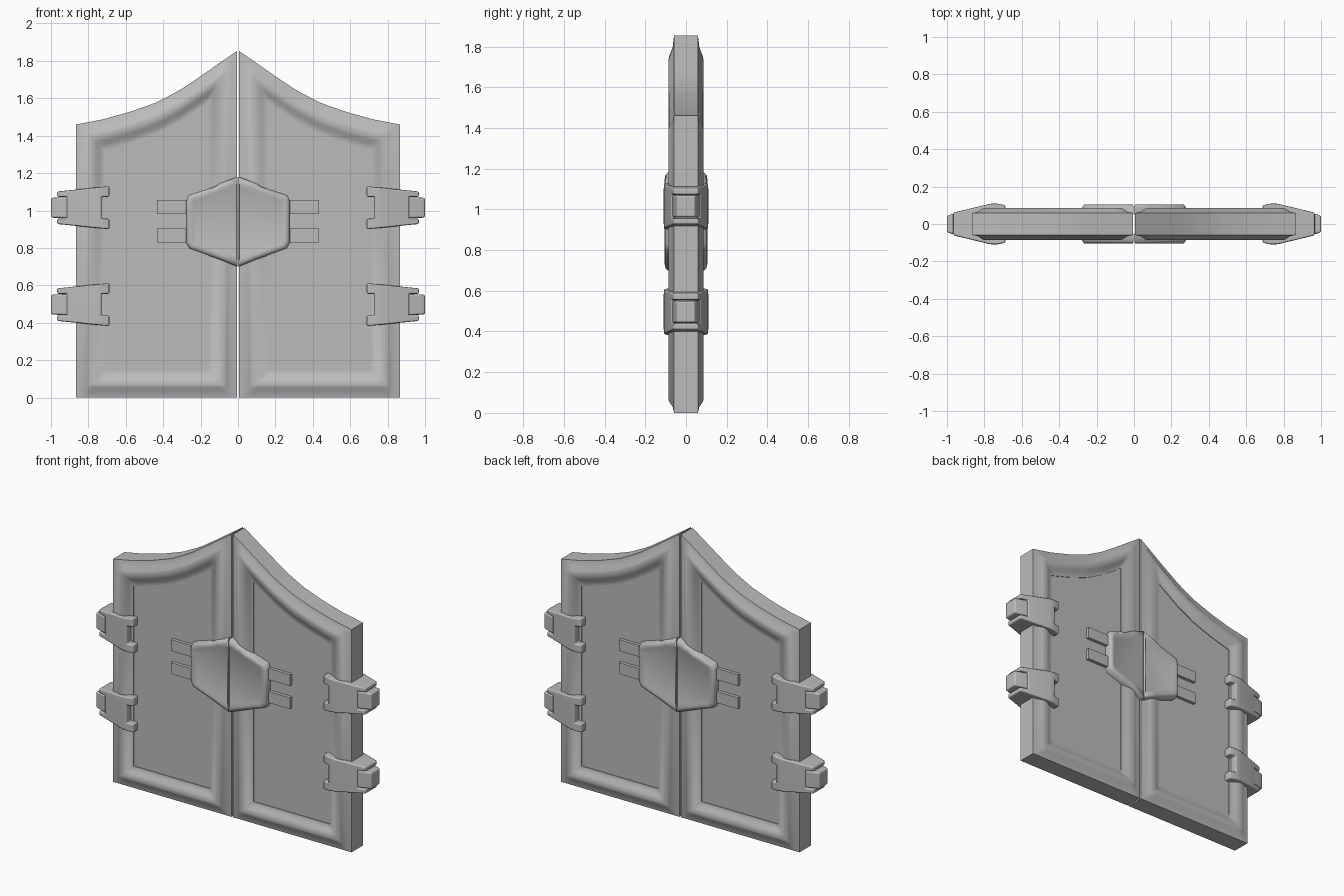
import bpy, bmesh, math

if "Cube" in bpy.data.objects:
    bpy.data.objects.remove(bpy.data.objects["Cube"])

metal = bpy.data.materials.new("grey metal")
metal.diffuse_color = (0.5, 0.5, 0.5, 1)
metal.use_nodes = True
metal.node_tree.nodes["Principled BSDF"].inputs["Base Color"].default_value = metal.diffuse_color

INNER, OUTER, STEPS = 0.005, 0.865, 18
CURVE = [(0, 1.857), (0.1, 1.788), (0.19, 1.725), (0.31, 1.644), (0.44, 1.576),
         (0.58, 1.527), (0.72, 1.488), (0.865, 1.46)]


def top_height(x):
    """Height of the swept top edge at distance x from the middle."""
    for (xa, za), (xb, zb) in zip(CURVE, CURVE[1:]):
        if x <= xb + 1e-6:
            return za + (zb - za) * (x - xa) / (xb - xa)
    return CURVE[-1][1]


def finish(name, bm, mirror, angle=45, bevel=0):
    """Turn a mesh into an object, mirrored over the chosen axes."""
    bmesh.ops.recalc_face_normals(bm, faces=bm.faces)
    me = bpy.data.meshes.new(name)
    bm.to_mesh(me)
    bm.free()
    ob = bpy.data.objects.new(name, me)
    bpy.context.collection.objects.link(ob)
    me.materials.append(metal)
    bpy.ops.object.select_all(action='DESELECT')
    ob.select_set(True)
    bpy.context.view_layer.objects.active = ob
    bpy.ops.object.shade_smooth_by_angle(angle=math.radians(angle))
    if bevel:
        b = ob.modifiers.new("bevel", 'BEVEL')
        b.width, b.segments, b.limit_method = bevel, 2, 'ANGLE'
        b.harden_normals = True
    m = ob.modifiers.new("mirror", 'MIRROR')
    m.use_axis = ('x' in mirror, 'y' in mirror, False)
    m.use_clip = False
    return ob


def door_ring(bm, inset, y):
    """Door outline moved inwards: bottom row, then the curved top row."""
    xa, xb = INNER + inset, OUTER - inset
    xs = [xa + (xb - xa) * i / STEPS for i in range(STEPS + 1)]
    low = [bm.verts.new((x, -y, inset * 0.96)) for x in xs]
    high = [bm.verts.new((x, -y, top_height(x) - 1.1 * inset)) for x in xs]
    return low, high


def bridge(bm, a, b):
    n = len(a)
    for i in range(n):
        j = (i + 1) % n
        bm.faces.new((a[i], a[j], b[j], b[i]))


# Door frame: edge, chamfer, flat rim and slope down to the panel
bm = bmesh.new()
loops = []
for inset, y in [(0, 0), (0, 0.059), (0.03, 0.065), (0.057, 0.083), (0.068, 0.086),
                 (0.09, 0.085), (0.105, 0.079), (0.125, 0.067), (0.14, 0.062),
                 (0.15, 0.061), (0.15, 0.05)]:
    low, high = door_ring(bm, inset, y)
    loops.append(low + high[::-1])
for a, b in zip(loops, loops[1:]):
    bridge(bm, a, b)
finish("door_frame", bm, 'xy', 60)

# Sunken door panel
bm = bmesh.new()
low, high = door_ring(bm, 0.145, 0.057)
for i in range(STEPS):
    bm.faces.new((low[i], low[i + 1], high[i + 1], high[i]))
finish("door_panel", bm, 'xy')

# Latch plate: half hexagon with a soft rim and a slightly dished middle
PLATE = [(0.003, 0.70), (0.09, 0.735), (0.26, 0.797), (0.277, 0.825), (0.277, 1.05),
         (0.265, 1.083), (0.13, 1.125), (0.09, 1.148), (0.003, 1.18)]
bm = bmesh.new()
loops = []
for inset, y in [(0, 0.05), (0, 0.09), (0.012, 0.103), (0.028, 0.105), (0.045, 0.098)]:
    sx, sz = 1 - inset / 0.277, 1 - inset / 0.2
    loops.append([bm.verts.new((0.003 + inset * 0.12 + (x - 0.003) * sx, -y,
                                0.94 + (z - 0.94) * sz)) for x, z in PLATE])
for a, b in zip(loops, loops[1:]):
    bridge(bm, a, b)
bm.faces.new(loops[-1])
finish("latch_plate", bm, 'xy', 50)


def block_grid(bm, columns, rows, keep):
    """Solid from kept cells; columns are (x, half depth, half height)."""
    def vert(i, j, side):
        x, y, h = columns[i]
        key = (i, j, side)
        if key not in cache:
            cache[key] = bm.verts.new((x, y * side, rows(j, h)))
        return cache[key]
    cache = {}
    cells = [(i, j) for i in range(len(columns) - 1) for j in range(3) if keep(i, j)]
    for i, j in cells:
        for side in (-1, 1):
            bm.faces.new([vert(a, b, side) for a, b in
                          ((i, j), (i + 1, j), (i + 1, j + 1), (i, j + 1))])
        # Walls where the neighbouring cell is empty
        for (di, dj), (p, q) in {(-1, 0): ((0, 0), (0, 1)), (1, 0): ((1, 0), (1, 1)),
                                 (0, -1): ((0, 0), (1, 0)), (0, 1): ((0, 1), (1, 1))}.items():
            if (i + di, j + dj) not in cells:
                a, b = (i + p[0], j + p[1]), (i + q[0], j + q[1])
                bm.faces.new((vert(*a, -1), vert(*b, -1), vert(*b, 1), vert(*a, 1)))


def simple_block(bm, columns, z):
    """Plain solid tapering along x."""
    rings = [[bm.verts.new((x, y * sy, z + h * sz)) for sy, sz in
              ((-1, -1), (1, -1), (1, 1), (-1, 1))] for x, y, h in columns]
    for a, b in zip(rings, rings[1:]):
        bridge(bm, a, b)
    bm.faces.new(rings[0])
    bm.faces.new(rings[-1])


# Latch bars reaching across the panel
bm = bmesh.new()
for z in (0.867, 1.018):
    simple_block(bm, [(0.2, 0.078, 0.037), (0.432, 0.078, 0.037)], z)
finish("latch_bars", bm, 'x', 30)

# Hinges: one strap with a slot at each end, and a knuckle in the outer slot
STRAP = [(0.688, 0.1, 0.115), (0.73, 0.109, 0.111), (0.77, 0.108, 0.107),
         (0.915, 0.073, 0.092), (0.967, 0.06, 0.087)]
for label, z in (("upper", 1.015), ("lower", 0.497)):
    bm = bmesh.new()
    block_grid(bm, STRAP, lambda j, h: z + (-h, -0.058, 0.058, h)[j],
               lambda i, j: j != 1 or i in (1, 2))
    finish(label + "_hinge_strap", bm, 'x', 40, 0.008)
    bm = bmesh.new()
    simple_block(bm, [(0.87, 0.07, 0.056), (0.925, 0.066, 0.056), (1.0, 0.045, 0.053)], z)
    finish(label + "_hinge_knuckle", bm, 'x', 40, 0.01)
